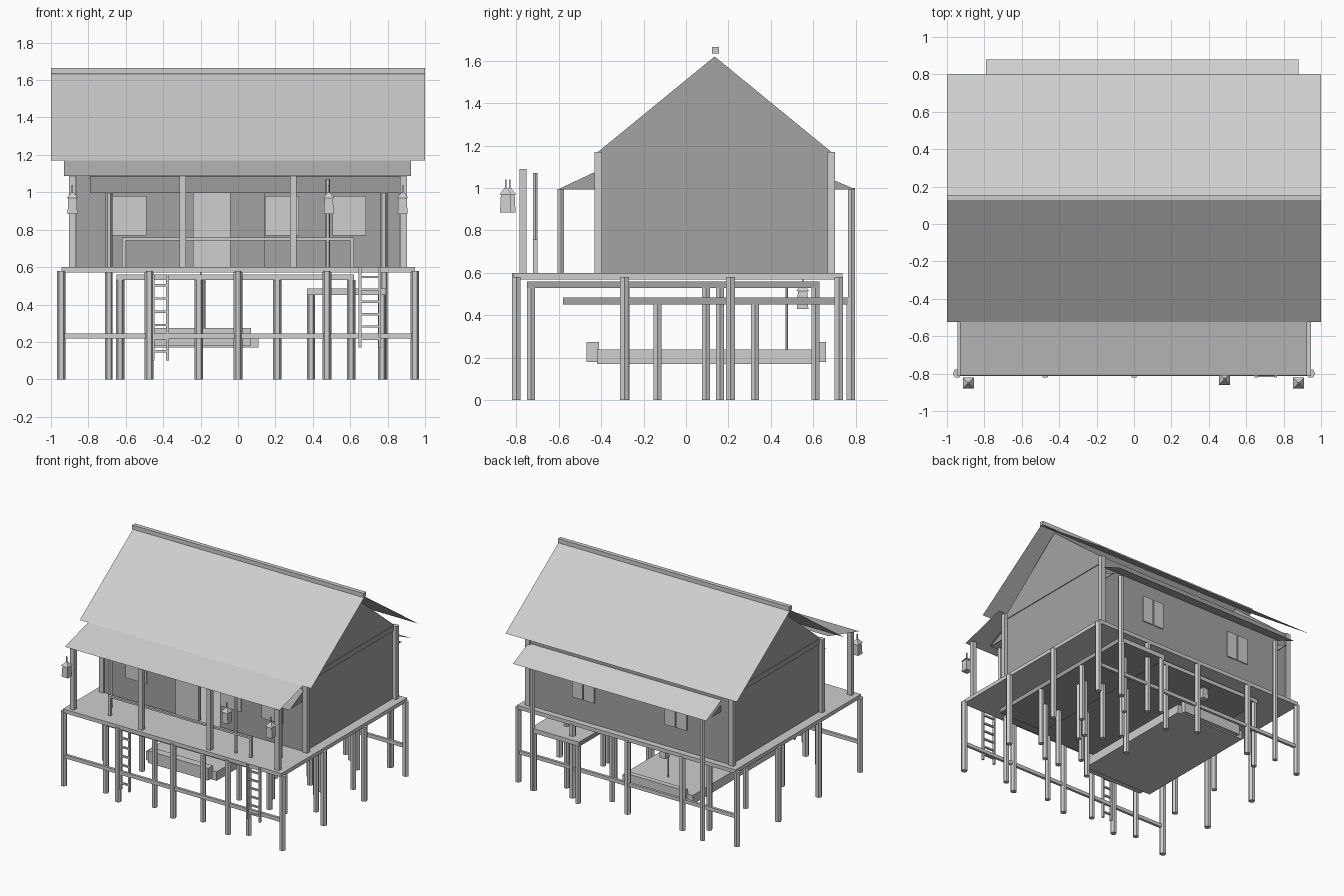
import bpy, bmesh, math
from mathutils import Vector

cube = bpy.data.objects.get("Cube")
if cube:
    bpy.data.objects.remove(cube, do_unlink=True)


def material(name, value):
    m = bpy.data.materials.new(name)
    m.use_nodes = True
    col = (value, value, value, 1)
    m.diffuse_color = col
    m.node_tree.nodes["Principled BSDF"].inputs["Base Color"].default_value = col
    return m


LIGHT = material("light grey", 0.62)
DARK = material("mid grey", 0.37)


def finish(name, bm, mat):
    bmesh.ops.recalc_face_normals(bm, faces=bm.faces)
    me = bpy.data.meshes.new(name)
    bm.to_mesh(me)
    bm.free()
    me.materials.append(mat)
    ob = bpy.data.objects.new(name, me)
    bpy.context.collection.objects.link(ob)
    return ob


def add_box(bm, x, y, z):
    vs = bmesh.ops.create_cube(bm, size=1)["verts"]
    for v in vs:
        v.co = Vector([(r[0] + r[1]) / 2 + c * (r[1] - r[0]) for r, c in zip((x, y, z), v.co)])


def boxes(name, parts, mat=LIGHT):
    bm = bmesh.new()
    for p in parts:
        add_box(bm, *p)
    return finish(name, bm, mat)


def posts(name, spots, z0, z1, r=0.024):
    """Hexagonal posts with corners pointing along x."""
    bm = bmesh.new()
    for x, y in spots:
        vs = bmesh.ops.create_cone(bm, cap_ends=True, segments=6, radius1=r,
                                   radius2=r, depth=z1 - z0)["verts"]
        for v in vs:
            v.co = (v.co.y + x, -v.co.x + y, v.co.z + (z0 + z1) / 2)
    return finish(name, bm, LIGHT)


def sheet(name, x0, x1, profile, mat=LIGHT):
    """Thin sheet: a (y, z) line swept along x."""
    bm = bmesh.new()
    rows = [[bm.verts.new((x, y, z)) for x in (x0, x1)] for y, z in profile]
    for a, b in zip(rows, rows[1:]):
        bm.faces.new((a[0], a[1], b[1], b[0]))
    ob = finish(name, bm, mat)
    # sheets face upwards
    if ob.data.polygons[0].normal.z < 0:
        ob.data.flip_normals()
    return ob


def prism(name, x0, x1, profile, mat):
    """Solid with a (y, z) outline, from x0 to x1."""
    bm = bmesh.new()
    face = bm.faces.new([bm.verts.new((x0, y, z)) for y, z in profile])
    out = bmesh.ops.extrude_face_region(bm, geom=[face])["geom"]
    bmesh.ops.translate(bm, vec=(x1 - x0, 0, 0),
                        verts=[g for g in out if isinstance(g, bmesh.types.BMVert)])
    return finish(name, bm, mat)


def platform(name, x, y, z):
    """Deck with dark underside and dark ends."""
    ob = boxes(name, [(x, y, z)])
    ob.data.materials.append(DARK)
    for p in ob.data.polygons:
        p.material_index = int(p.normal.z < -.5 or abs(p.normal.x) > .5)


def grid(xs, ys):
    return [(x, y) for x in xs for y in ys]


def clear_of_bed(spots):
    """Drop the stilts that would pass through the sleeping platform."""
    return [(x, y) for x, y in spots if not (-.5 < x < .11 and -.47 < y < .66)]


# Decks and stilts
boxes("main_deck", [((-.945, .945), (-.812, .738), (.57, .6))])
posts("main_stilts", clear_of_bed(grid((-.945, -.475, 0, .475, .945), (-.8, -.29, .21, .72))), 0, .58)
platform("lower_deck", (-.65, .62), (-.75, .63), (.53, .56))
posts("lower_stilts", clear_of_bed(grid((-.63, -.21, .21, .605), (-.73, -.285, .16, .61)))
      + [(.605, .095)], 0, .53, .022)
platform("side_deck", (.37, .79), (-.58, .79), (.45, .485))
posts("side_stilts", grid((.39, .77), (-.135, .325, .775)), 0, .45, .022)
boxes("stilt_braces", [((-.94, .94), (y - .01, y + .01), (.217, .245)) for y in (-.8, .72)])

# Low sleeping platform
boxes("low_platform", [((-.5, .11), (-.42, .63), (.17, .24))])
boxes("platform_ends", [((-.45, .07), (-.47, -.41), (.18, .275)),
                        ((-.45, .07), (.62, .66), (.18, .275))])

# House walls with a doorway
FLOOR, TOP = .6, 1.17
boxes("house_walls", [
    ((-.87, -.04), (-.42, -.4), (FLOOR, TOP)),
    ((.14, .87), (-.42, -.4), (FLOOR, TOP)),
    ((-.04, .14), (-.42, -.4), (1.0, TOP)),
    ((-.87, .87), (.67, .69), (FLOOR, TOP)),
    ((-.87, -.85), (-.4, .67), (FLOOR, TOP)),
    ((.85, .87), (-.4, .67), (FLOOR, TOP))], DARK)
for name, x in (("left_gable", .85), ("right_gable", -.87)):
    prism(name, x, x + .02, [(-.415, TOP), (.135, 1.62), (.685, TOP)], DARK)
boxes("gable_beams", [((s * .872 - .004, s * .872 + .004), (-.4, .67), (1.13, TOP))
                      for s in (-1, 1)], DARK)
boxes("corner_posts", [((s * .88 - .02, s * .88 + .02), (y, y + .035), (FLOOR, TOP))
                       for s in (-1, 1) for y in (-.432, .667)])

# Door leaf, shutters and windows
boxes("door_leaf", [((-.24, -.04), (-.43, -.421), (FLOOR, 1.0))])
boxes("front_shutters", [((x, x + .18), (-.43, -.421), (.77, .98)) for x in (-.67, .145, .505)])
boxes("back_windows", [((x, x + .09), (.691, .699), (.77, .98))
                       for c in (-.4, .4) for x in (c - .095, c + .005)])

# Porch rail
boxes("porch_rail", [((-.62, .62), (-.72, -.7), (.743, .757)),
                     ((-.62, -.6), (-.72, -.7), (FLOOR, .745)),
                     ((.6, .62), (-.72, -.7), (FLOOR, .745))])

# Roof and awnings
sheet("main_roof", -1, 1, [(-.525, 1.17), (.138, 1.635), (.8, 1.17)])
boxes("ridge_cap", [((-1, 1), (.122, .155), (1.633, 1.665))])
sheet("porch_awning", -.93, .925, [(-.81, 1.088), (-.43, 1.195)])
sheet("front_inner_awning", -.79, .87, [(-.605, .995), (-.42, 1.085)], DARK)
sheet("back_awning", -.79, .88, [(.69, 1.085), (.88, .995)])
for side, x in (("left", .855), ("right", -.785)):
    prism(side + "_front_awning_end", x, x + .005,
          [(-.605, .993), (-.42, .993), (-.42, 1.08)], DARK)
    prism(side + "_back_awning_end", x, x + .005,
          [(.8, .993), (.69, .993), (.69, 1.04)], DARK)

# Porch posts and awning posts
boxes("porch_posts", [((x - .018, x + .018), (-.785, -.752), (FLOOR, 1.09))
                      for x in (-.885, -.295, .295, .885)])
posts("inner_awning_posts", grid((-.69, .78), (-.59,)), FLOOR, .995, .018)
posts("back_awning_posts", grid((-.69, .78), (.78,)), 0, 1.0, .02)
posts("lantern_pole", [(.48, -.71)], FLOOR, 1.07, .012)
posts("hanging_pole", [(-.18, .475)], .24, .53, .006)


def ladder(name, x0, x1, y, z0, z1, rungs):
    rail = .014
    parts = [((x, x + rail), (y - .01, y + .01), (z0, z1)) for x in (x0, x1 - rail)]
    step = (z1 - z0) / (rungs + .5)
    for i in range(rungs):
        z = z0 + step * (i + .7)
        parts.append(((x0, x1), (y - .007, y + .007), (z - .006, z + .006)))
    boxes(name, parts)


ladder("right_ladder", -.46, -.37, -.8, .1, .56, 6)
ladder("left_ladder", .645, .765, -.811, .17, .6, 6)


def lantern(name, x, y, z):
    """Tapered square body, pyramid cap and hanging wire, from z up."""
    bm = bmesh.new()
    for r1, r2, low, high in ((.034, .029, 0, .085), (.038, .008, .085, .115)):
        vs = bmesh.ops.create_cone(bm, cap_ends=True, segments=4, radius1=r1 * 1.1,
                                   radius2=r2 * 1.1, depth=high - low)["verts"]
        for v in vs:
            a, b = v.co.x, v.co.y
            v.co.x, v.co.y = (a - b) * math.sqrt(.5), (a + b) * math.sqrt(.5)
        bmesh.ops.translate(bm, verts=vs, vec=(x, y, z + (low + high) / 2))
    add_box(bm, (x - .004, x + .004), (y - .004, y + .004), (z + .11, z + .155))
    finish(name, bm, LIGHT)


# Lanterns
lantern("right_lantern", -.885, -.85, .885)
lantern("middle_lantern", .485, -.83, .885)
lantern("left_lantern", .88, -.85, .885)
lantern("under_lantern", -.2, .55, .43)
